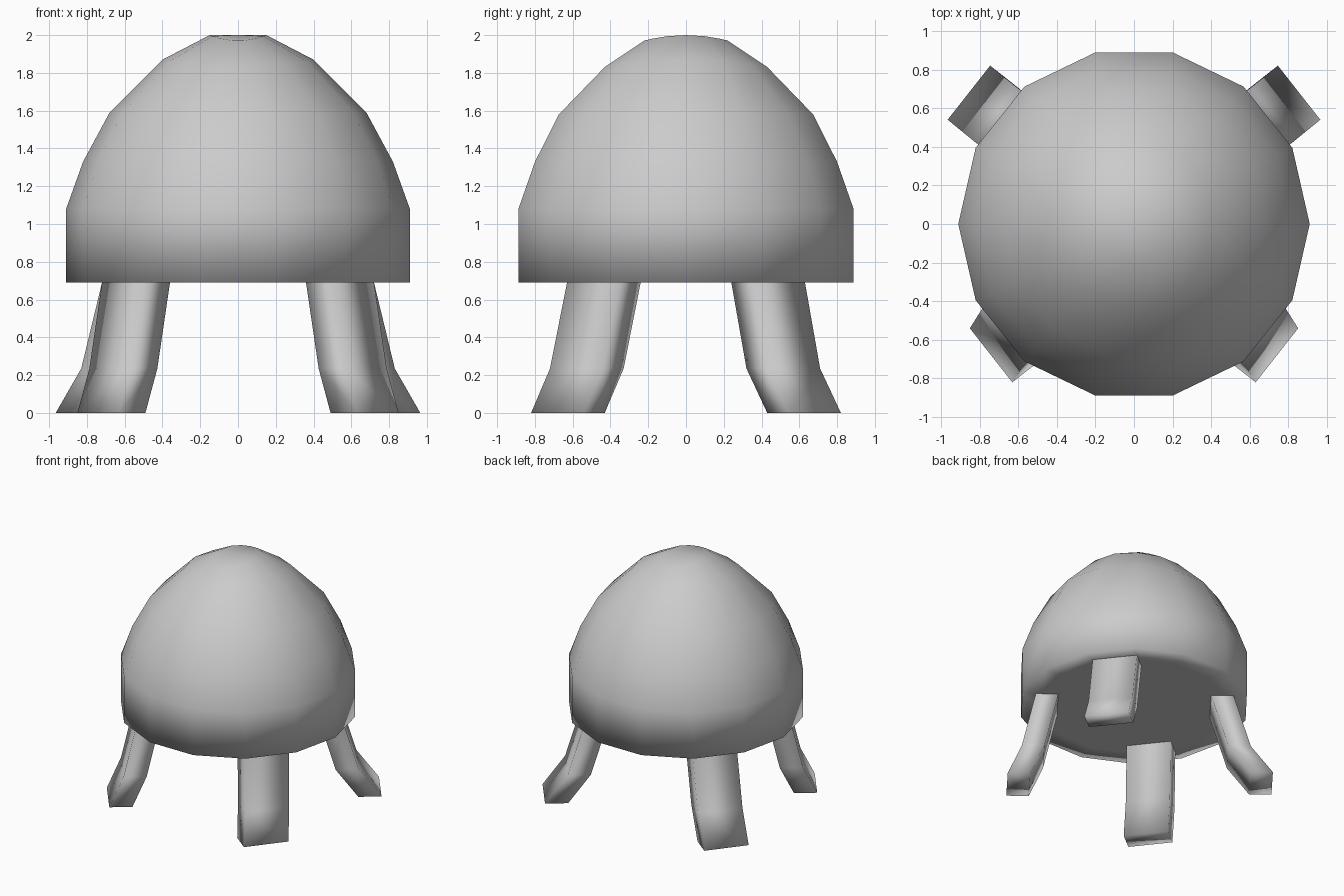
import bpy, bmesh, math

if "Cube" in bpy.data.objects:
    bpy.data.objects.remove(bpy.data.objects["Cube"])

SIDES = 14


def finish(name, bm):
    bmesh.ops.recalc_face_normals(bm, faces=bm.faces[:])
    mesh = bpy.data.meshes.new(name)
    bm.to_mesh(mesh)
    bm.free()
    mesh.shade_smooth()
    obj = bpy.data.objects.new(name, mesh)
    bpy.context.collection.objects.link(obj)
    return obj


def bridge(bm, a, b):
    n = len(a)
    for i in range(n):
        bm.faces.new((a[i], a[(i + 1) % n], b[(i + 1) % n], b[i]))


# Dome: 14-sided rings as (x radius, y radius, z at x axis, z at y axis)
rings = [(0.74, 0.74, 0.69, 0.69), (0.91, 0.91, 0.69, 0.69),
         (0.91, 0.91, 1.08, 1.08), (0.82, 0.82, 1.33, 1.33),
         (0.68, 0.69, 1.59, 1.58), (0.40, 0.44, 1.87, 1.83),
         (0.15, 0.225, 2.0, 1.97)]
bm = bmesh.new()
loops = []
for rx, ry, zx, zy in rings:
    loop = []
    for i in range(SIDES):
        a = math.tau * i / SIDES
        z = zx + (zy - zx) * math.sin(a) ** 2
        loop.append(bm.verts.new((rx * math.cos(a), ry * math.sin(a), z)))
    loops.append(loop)
for low, high in zip(loops, loops[1:]):
    bridge(bm, low, high)
bm.faces.new(loops[0])
# Crown closes in a short ridge along x
top = loops[-1]
crown = bm.verts.new((0, 0, 2.0))
for i in range(SIDES):
    bm.faces.new((top[i], top[(i + 1) % SIDES], crown))
finish("dome_body", bm)


# Legs: rectangular section swept down through an ankle bend to the foot
def leg(name, side, front, path):
    bm = bmesh.new()
    section = [(0.0, 0.0), (-0.22, 0.28), (-0.36, 0.17), (-0.14, -0.11)]
    levels = [[bm.verts.new((side * (x + dx), front * (y + dy), z))
               for dx, dy in section] for x, y, z in path]
    for low, high in zip(levels, levels[1:]):
        bridge(bm, low, high)
    bm.faces.new(levels[0])
    finish(name, bm)


# Paths follow the outer corner of each leg
back_path = [(0.965, 0.54, 0), (0.83, 0.43, 0.235), (0.72, 0.35, 0.69)]
front_path = [(0.85, 0.54, 0), (0.787, 0.44, 0.235), (0.72, 0.35, 0.69)]
for side, label in ((-1, "left"), (1, "right")):
    leg("back_leg_" + label, side, 1, back_path)
    leg("front_leg_" + label, side, -1, front_path)
